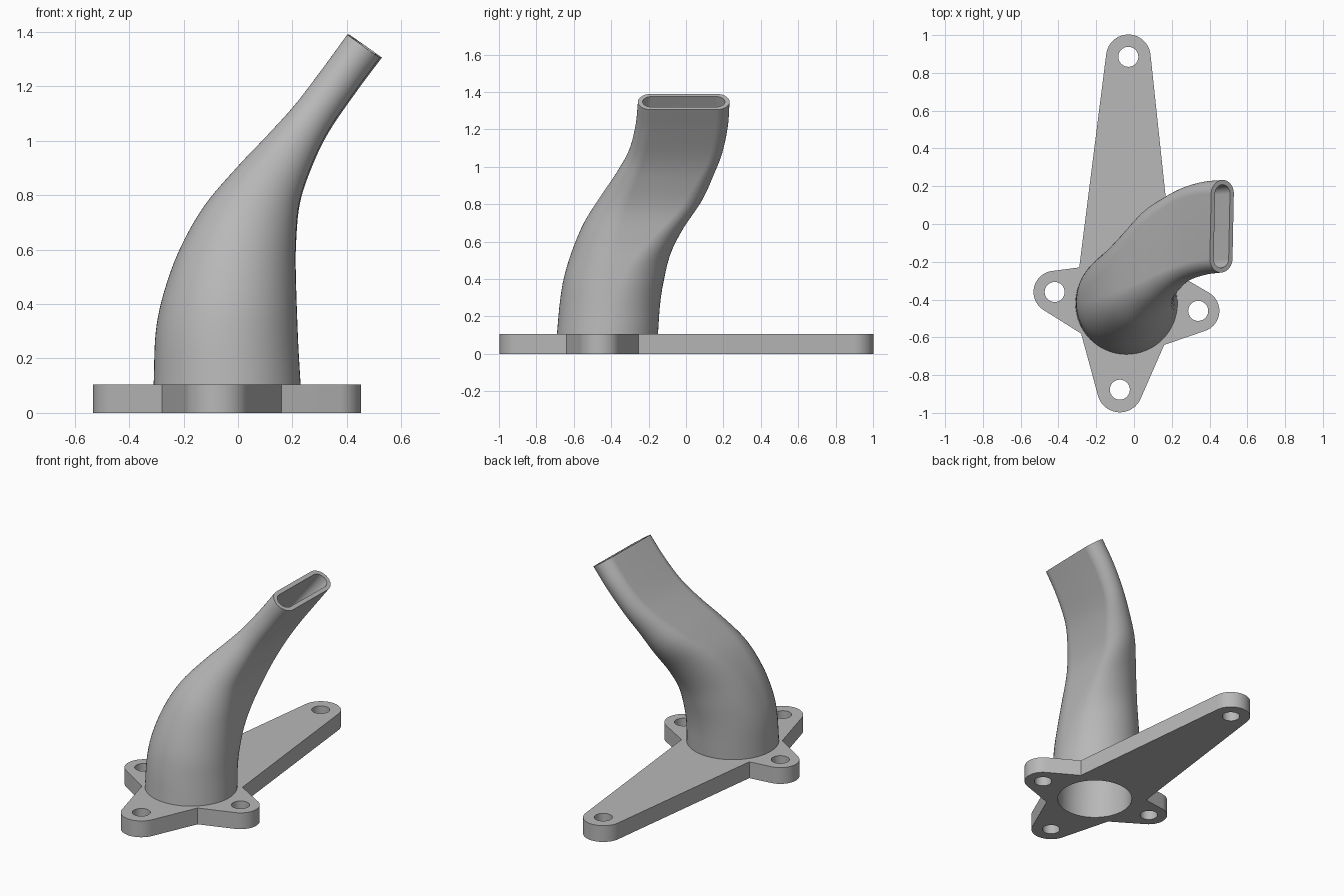
import bpy, bmesh, math
from mathutils import Vector

cube = bpy.data.objects.get("Cube")
if cube:
    bpy.data.objects.remove(cube, do_unlink=True)

grey = bpy.data.materials.new("plain grey")
grey.use_nodes = True
colour = (0.48, 0.48, 0.48, 1)
grey.diffuse_color = colour
grey.node_tree.nodes["Principled BSDF"].inputs["Base Color"].default_value = colour

PLATE_TOP = 0.105
BORE = 0.226


def finish(name, bm):
    """Clean the mesh, add it to the scene and smooth its round faces."""
    bmesh.ops.remove_doubles(bm, verts=bm.verts, dist=1e-5)
    bmesh.ops.recalc_face_normals(bm, faces=bm.faces)
    mesh = bpy.data.meshes.new(name)
    bm.to_mesh(mesh)
    bm.free()
    mesh.materials.clear()
    mesh.materials.append(grey)
    obj = bpy.data.objects.new(name, mesh)
    bpy.context.collection.objects.link(obj)
    bpy.ops.object.select_all(action="DESELECT")
    obj.select_set(True)
    bpy.context.view_layer.objects.active = obj
    bpy.ops.object.shade_smooth_by_angle(angle=math.radians(30))


def arc(centre, radius, start, end, steps):
    """Points along an arc, both ends included."""
    angles = [start + (end - start) * i / steps for i in range(steps + 1)]
    return [Vector((centre[0] + radius * math.cos(a),
                    centre[1] + radius * math.sin(a))) for a in angles]


def tangent_angle(corner, centre, radius, side):
    """Angle on the circle where a line from the corner touches it."""
    d = Vector(corner) - Vector(centre)
    return math.atan2(d.y, d.x) + side * math.acos(radius / d.length)


# Mounting plate: four rounded lobes joined at inner corners, anticlockwise
lobes = [((-0.03, 0.885), 0.118), ((-0.42, -0.36), 0.112),
         ((-0.075, -0.877), 0.12), ((0.34, -0.46), 0.112)]
corners = [(0.21, -0.255), (-0.29, -0.23), (-0.28, -0.58), (0.16, -0.64)]
outline = []
for i, (centre, radius) in enumerate(lobes):
    start = tangent_angle(corners[i], centre, radius, 1)
    end = tangent_angle(corners[(i + 1) % len(corners)], centre, radius, -1)
    while end < start:
        end += math.tau
    while end - start > math.tau:
        end -= math.tau
    outline.append(Vector(corners[i]))
    outline += arc(centre, radius, start, end, 24)

loops = [outline]
loops += [arc(centre, 0.053, 0, math.tau, 32)[:-1] for centre, _ in lobes]
loops.append(arc((-0.04, -0.42), BORE, 0, math.tau, 64)[:-1])

curve = bpy.data.curves.new("plate_outline", "CURVE")
curve.dimensions = "2D"
curve.fill_mode = "BOTH"
curve.extrude = PLATE_TOP / 2
for loop in loops:
    spline = curve.splines.new("POLY")
    spline.points.add(len(loop) - 1)
    spline.use_cyclic_u = True
    for point, p in zip(spline.points, loop):
        point.co = (p.x, p.y, 0, 1)
helper = bpy.data.objects.new("plate_outline", curve)
bpy.context.collection.objects.link(helper)
graph = bpy.context.evaluated_depsgraph_get()
filled = bpy.data.meshes.new_from_object(helper.evaluated_get(graph))
bm = bmesh.new()
bm.from_mesh(filled)
bpy.data.objects.remove(helper, do_unlink=True)
bpy.data.meshes.remove(filled)
bmesh.ops.translate(bm, verts=bm.verts, vec=(0, 0, PLATE_TOP / 2))
finish("mounting_plate", bm)

# Duct stations: outer side x, z; inner side x, z; lowest and highest y
stations = [Vector(s) for s in (
    (-.31, PLATE_TOP, .23, PLATE_TOP, -.69, -.15),
    (-.302, .3, .222, .24, -.675, -.138),
    (-.27, .45, .217, .36, -.653, -.116),
    (-.21, .61, .213, .48, -.61, -.08),
    (-.12, .765, .212, .61, -.548, -.01),
    (0, .905, .226, .77, -.452, .09),
    (.105, 1.015, .272, .91, -.37, .148),
    (.21, 1.13, .333, 1.035, -.305, .195),
    (.31, 1.26, .432, 1.18, -.27, .224),
    (.405, 1.39, .525, 1.305, -.257, .233))]


def smooth_station(t):
    """Catmull-Rom blend through the stations."""
    last = len(stations) - 1
    i = min(int(t), last - 1)
    f = t - i
    b, c = stations[i], stations[i + 1]
    a = stations[i - 1] if i else 2 * b - c
    d = stations[i + 2] if i + 2 <= last else 2 * c - b
    return b + f / 2 * ((c - a) + f * ((2 * a - 5 * b + 4 * c - d)
                                      + f * (3 * (b - c) + d - a)))


def slot_ring(bm, t, wall):
    """One slot-shaped section, shrunk by the wall."""
    x0, z0, x1, z1, y0, y1 = smooth_station(t)
    left, right = Vector((x0, 0, z0)), Vector((x1, 0, z1))
    middle = (left + right) / 2 + Vector((0, (y0 + y1) / 2, 0))
    across = (right - left).normalized()
    twist = 0.02 * t / (len(stations) - 1)
    along = Vector((math.sin(twist), math.cos(twist), 0))
    radius = (right - left).length / 2 - wall
    straight = max((y1 - y0) / 2 - wall - radius, 0)
    ring = []
    for side in (0, 1):
        shift = along * (straight if side == 0 else -straight)
        for p in arc((0, 0), radius, side * math.pi, (side + 1) * math.pi, 32):
            ring.append(bm.verts.new(middle + shift + across * p.x + along * p.y))
    return ring


# Curved duct: outer skin up, inner skin back down, closed by both rims
bm = bmesh.new()
count = (len(stations) - 1) * 6
levels = [i / 6 for i in range(count + 1)]
rings = [slot_ring(bm, t, 0) for t in levels]
for t in reversed(levels):
    f = t / levels[-1]
    rings.append(slot_ring(bm, t, (0.27 - BORE) * (1 - f) + 0.025 * f))
for i, ring in enumerate(rings):
    following = rings[(i + 1) % len(rings)]
    for j in range(len(ring)):
        k = (j + 1) % len(ring)
        bm.faces.new((ring[j], ring[k], following[k], following[j]))
finish("curved_duct", bm)
